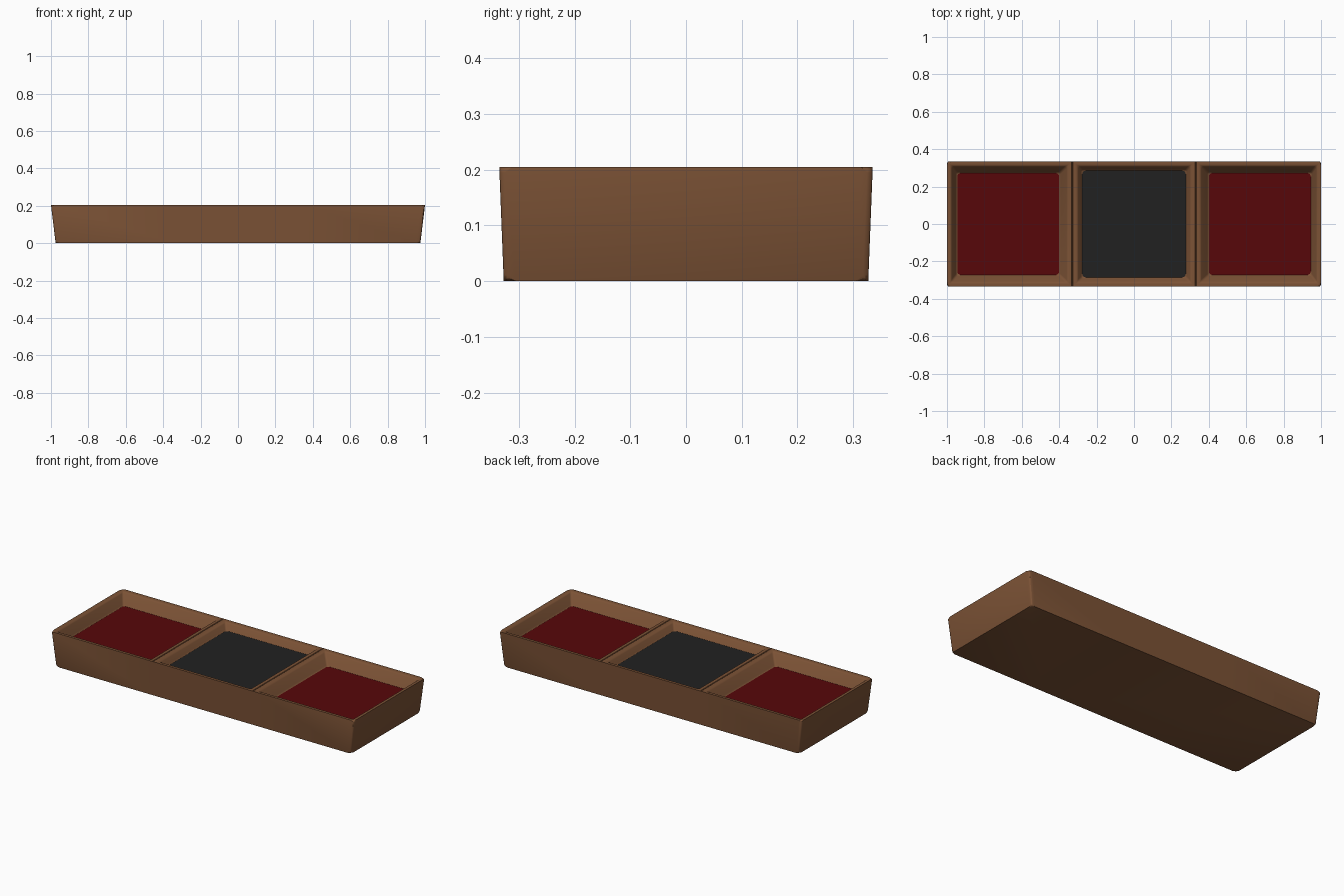
import bpy, bmesh

if "Cube" in bpy.data.objects:
    bpy.data.objects.remove(bpy.data.objects["Cube"])


def material(name, rgb):
    m = bpy.data.materials.new(name)
    m.diffuse_color = (*rgb, 1)
    m.use_nodes = True
    m.node_tree.nodes["Principled BSDF"].inputs["Base Color"].default_value = m.diffuse_color
    return m


wood = material("brown wood", (0.20, 0.085, 0.036))
red = material("dark red felt", (0.095, 0.002, 0.003))
black = material("charcoal felt", (0.015, 0.015, 0.015))

TOP = 0.205
RED_Z, BLACK_Z, PAD = 0.140, 0.166, 0.004


def finish(name, bm, mat):
    bmesh.ops.recalc_face_normals(bm, faces=bm.faces)
    me = bpy.data.meshes.new(name)
    bm.to_mesh(me)
    bm.free()
    ob = bpy.data.objects.new(name, me)
    bpy.context.collection.objects.link(ob)
    me.materials.append(mat)
    bpy.ops.object.select_all(action='DESELECT')
    ob.select_set(True)
    bpy.context.view_layer.objects.active = ob
    bpy.ops.object.shade_smooth_by_angle(angle=0.6)
    return ob


# Tray: rim plane laid out as a grid, with a seam line on each divider
half = [0.303, 0.327, 0.33, 0.333, 0.355, 0.978, 1.0]
xs = [-x for x in reversed(half)] + half
ys = [-0.335, -0.312, 0.312, 0.335]
nx, ny = len(xs), len(ys)
bm = bmesh.new()
grid = [[bm.verts.new((x, y, TOP)) for y in ys] for x in xs]

# Compartments: column of the opening -> floor (x0, x1, half_y, z)
openings = {1 - 1 + 1: (-0.949, -0.397, 0.274, RED_Z - PAD),
            6: (-0.279, 0.279, 0.287, BLACK_Z - PAD),
            11: (0.397, 0.949, 0.274, RED_Z - PAD)}
round_edges = []
for i in range(nx - 1):
    for j in range(ny - 1):
        ring = [grid[i][j], grid[i + 1][j], grid[i + 1][j + 1], grid[i][j + 1]]
        if j == 1 and i in openings:
            x0, x1, hy, z = openings[i]
            low = [bm.verts.new(p) for p in
                   ((x0, -hy, z), (x1, -hy, z), (x1, hy, z), (x0, hy, z))]
            bm.faces.new(low)
            for k in range(4):
                n = (k + 1) % 4
                bm.faces.new((ring[k], ring[n], low[n], low[k]))
                round_edges += [(ring[k], ring[n]), (ring[k], low[k]), (low[k], low[n])]
        else:
            bm.faces.new(ring)

# Flared outer walls and closed underside
outline = ([grid[i][0] for i in range(nx)] + [grid[-1][j] for j in range(1, ny)]
           + [grid[i][-1] for i in range(nx - 2, -1, -1)] + [grid[0][j] for j in range(ny - 2, 0, -1)])
base = [bm.verts.new((v.co.x * 0.975, v.co.y * 0.976, 0)) for v in outline]
bm.faces.new(base[::-1])
for k in range(len(outline)):
    n = (k + 1) % len(outline)
    bm.faces.new((outline[k], outline[n], base[n], base[k]))
    round_edges += [(outline[k], outline[n]), (base[k], base[n])]
    if abs(abs(outline[k].co.x) - 1) < 1e-4 and abs(abs(outline[k].co.y) - 0.335) < 1e-4:
        round_edges.append((outline[k], base[k]))

# Sink the seam lines
for i, x in enumerate(xs):
    if abs(abs(x) - 0.33) < 1e-4:
        for j in (1, 2):
            grid[i][j].co.z -= 0.008

edges = list({bm.edges.get(pair) for pair in round_edges})
bmesh.ops.bevel(bm, geom=edges, offset=0.010, offset_type='OFFSET', segments=3,
                profile=0.5, affect='EDGES', clamp_overlap=False)
finish("tray", bm, wood)

# Felt pads lining the compartments, with rounded upright corners
for name, x0, x1, hy, z, mat in (
        ("left_pad", -0.945, -0.401, 0.272, RED_Z, red),
        ("middle_pad", -0.277, 0.277, 0.285, BLACK_Z, black),
        ("right_pad", 0.401, 0.945, 0.272, RED_Z, red)):
    bm = bmesh.new()
    bmesh.ops.create_cube(bm, size=1)
    for v in bm.verts:
        v.co = ((x0 + x1) / 2 + v.co.x * (x1 - x0), v.co.y * 2 * hy,
                z - 0.003 + v.co.z * 0.006)
    upright = [e for e in bm.edges if abs(e.verts[0].co.z - e.verts[1].co.z) > 0.001]
    bmesh.ops.bevel(bm, geom=upright, offset=0.018, segments=4, profile=0.5, affect='EDGES')
    finish(name, bm, mat)
